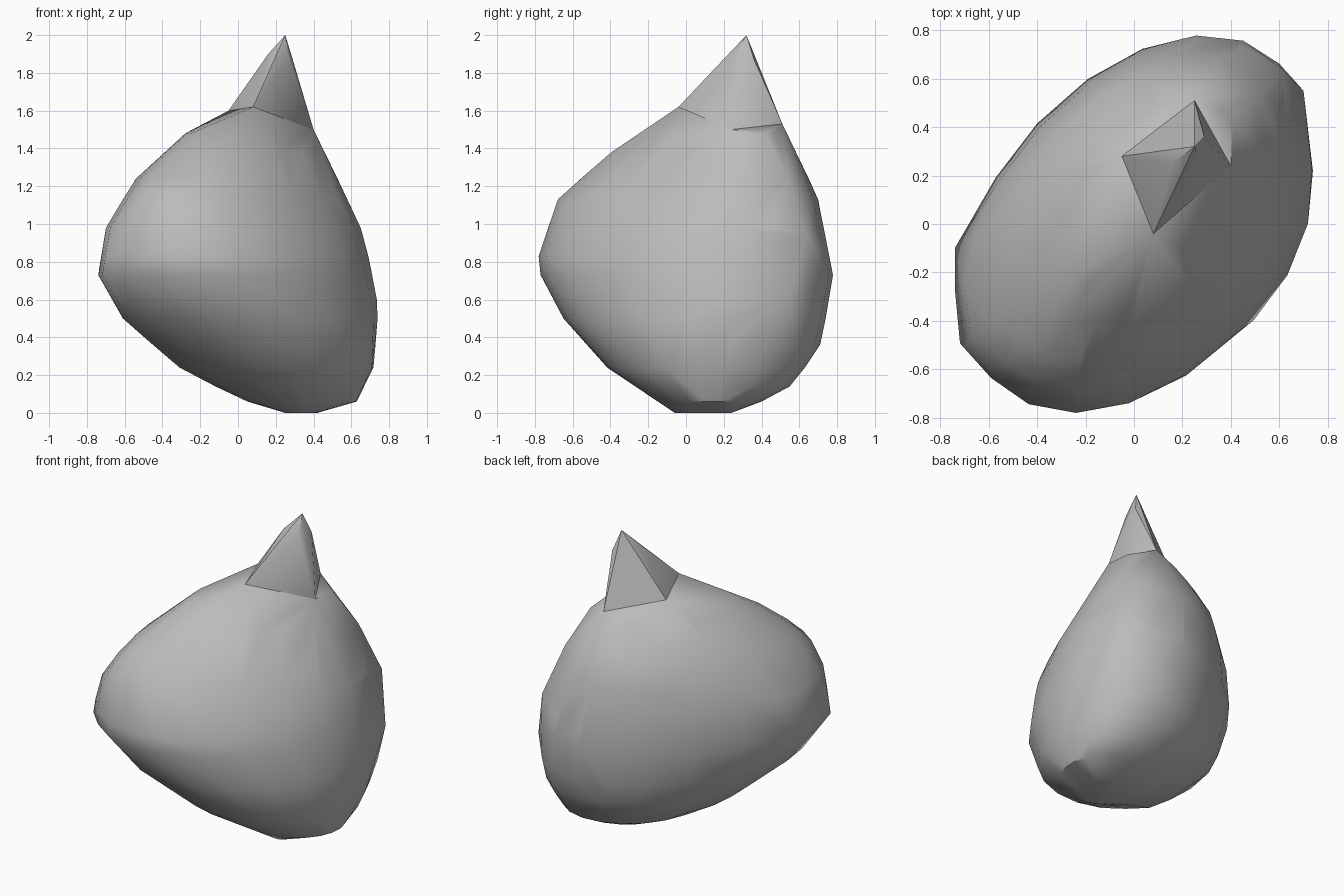
import bpy
import bmesh
from math import cos, pi, tau, radians
from mathutils import Vector

default_cube = bpy.data.objects.get("Cube")
if default_cube:
    bpy.data.objects.remove(default_cube, do_unlink=True)

# One plain grey for the whole model
grey = bpy.data.materials.new("plain_grey")
grey.use_nodes = True
colour = (0.5, 0.5, 0.5, 1)
grey.diffuse_color = colour
grey.node_tree.nodes["Principled BSDF"].inputs["Base Color"].default_value = colour


def slanted_ring(z, left, right, front, back, front_lag, back_lag, count=20):
    """Oval at height z filling the given bounds; a lag sets how far each half bulges off the diagonal."""
    points = []
    for i in range(count):
        step = tau * i / count
        lag = radians(back_lag if step < pi else front_lag)
        x = (left + right) / 2 + (right - left) / 2 * cos(step + lag / 2)
        y = (front + back) / 2 + (back - front) / 2 * cos(step - lag / 2)
        points.append(Vector((x, y, z)))
    return points


def hull_object(name, points, smooth_angle):
    """Wrap the points in a convex skin and shade it."""
    bm = bmesh.new()
    for point in points:
        bm.verts.new(point)
    bmesh.ops.convex_hull(bm, input=bm.verts[:])
    loose = [v for v in bm.verts if not v.link_faces]
    bmesh.ops.delete(bm, geom=loose, context="VERTS")
    bmesh.ops.recalc_face_normals(bm, faces=bm.faces[:])
    mesh = bpy.data.meshes.new(name)
    bm.to_mesh(mesh)
    bm.free()
    mesh.materials.append(grey)
    obj = bpy.data.objects.new(name, mesh)
    bpy.context.collection.objects.link(obj)
    bpy.ops.object.select_all(action="DESELECT")
    obj.select_set(True)
    bpy.context.view_layer.objects.active = obj
    bpy.ops.object.shade_smooth_by_angle(angle=radians(smooth_angle))


# Body bounds by height: z, left, right, front, back, front lag, back lag
profile = [
    (0.00, 0.25, 0.42, -0.06, 0.24, 82, 80),
    (0.06, 0.05, 0.63, -0.14, 0.40, 84, 78),
    (0.14, -0.12, 0.67, -0.26, 0.55, 84, 78),
    (0.24, -0.31, 0.72, -0.42, 0.63, 84, 77),
    (0.36, -0.45, 0.73, -0.51, 0.71, 82, 73),
    (0.50, -0.61, 0.74, -0.65, 0.74, 79, 68),
    (0.73, -0.74, 0.71, -0.77, 0.78, 73, 64),
    (0.83, -0.72, 0.69, -0.78, 0.76, 71, 65),
    (0.98, -0.70, 0.65, -0.73, 0.73, 68, 66),
    (1.13, -0.61, 0.58, -0.68, 0.70, 64, 67),
    (1.24, -0.54, 0.53, -0.56, 0.65, 60, 69),
    (1.38, -0.38, 0.46, -0.40, 0.57, 55, 71),
    (1.48, -0.28, 0.41, -0.24, 0.52, 49, 63),
]

# Blunt corners on the body: the back left ridge, then the left and right flanks
corners = [(0.51, 0.54, 1.25), (0.61, 0.64, 0.94), (0.70, 0.55, 0.62),
           (0.735, 0.23, 0.6), (-0.74, -0.1, 0.73)]

# Four corners where the pointed tip grows out of the body
tip_base = [(-0.05, 0.28, 1.6), (0.08, -0.04, 1.62),
            (0.40, 0.24, 1.5), (0.25, 0.51, 1.53)]
# Right shoulder, point, front shoulder and back shoulder of the tip
tip_top = [(0.16, 0.25, 1.9), (0.25, 0.32, 2.0),
           (0.27, 0.25, 1.88), (0.29, 0.36, 1.87)]

body_points = [p for row in profile for p in slanted_ring(*row)]
hull_object("body", body_points + corners + tip_base, 40)
hull_object("pointed_tip", tip_base + tip_top, 35)
